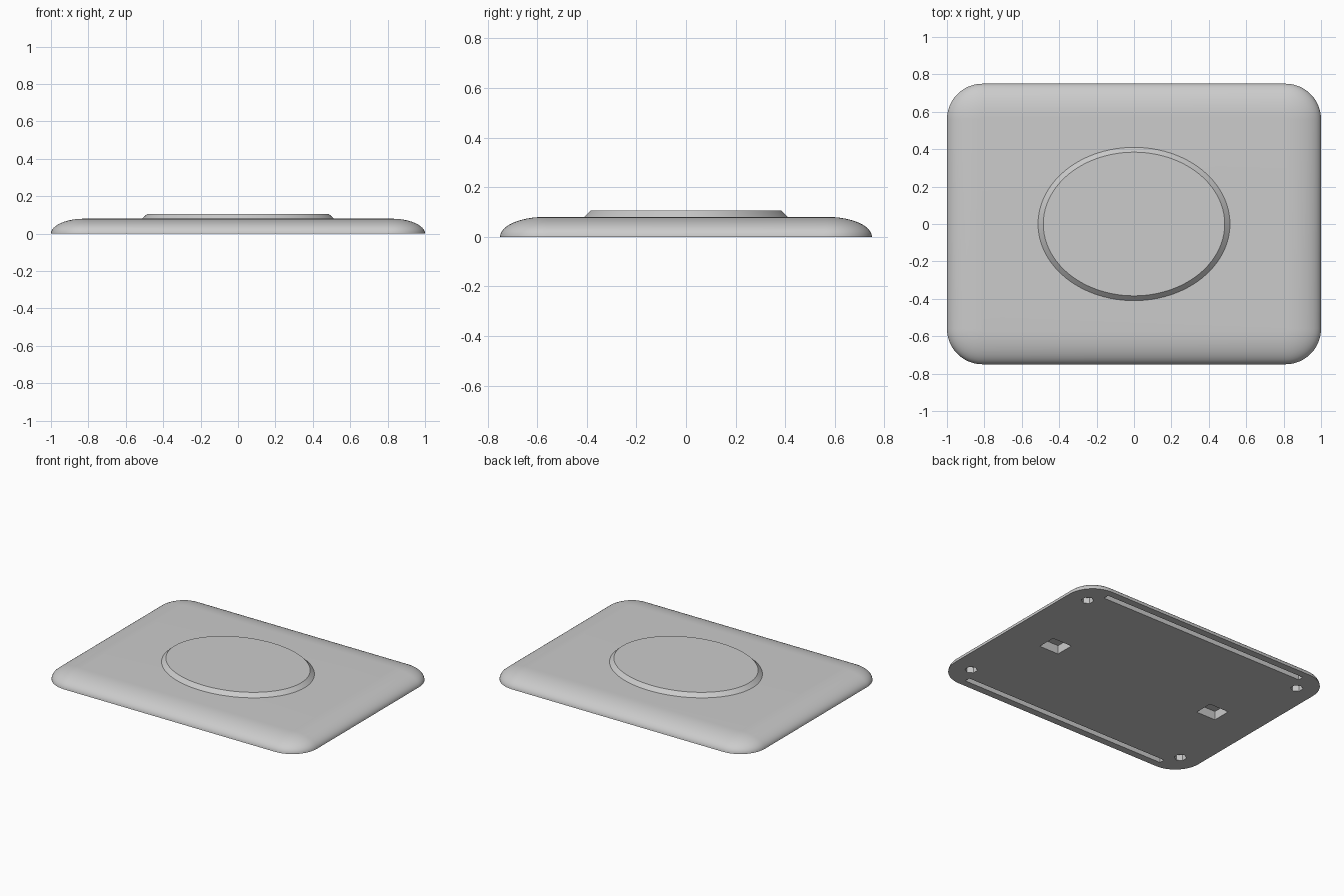
import bpy, bmesh
from math import sin, cos, pi, radians
from mathutils import Matrix

cube = bpy.data.objects.get("Cube")
if cube:
    bpy.data.objects.remove(cube, do_unlink=True)

grey = bpy.data.materials.new("plain_grey")
grey.use_nodes = True
grey.diffuse_color = (0.6, 0.6, 0.6, 1)
grey.node_tree.nodes["Principled BSDF"].inputs["Base Color"].default_value = (0.6, 0.6, 0.6, 1)

HALF_X, HALF_Y, CORNER = 1.0, 0.75, 0.19
TOP, EDGE = 0.08, 0.18


def make_object(name, bm):
    bmesh.ops.recalc_face_normals(bm, faces=bm.faces)
    mesh = bpy.data.meshes.new(name)
    bm.to_mesh(mesh)
    bm.free()
    mesh.materials.append(grey)
    obj = bpy.data.objects.new(name, mesh)
    bpy.context.collection.objects.link(obj)
    return obj


def activate(obj):
    bpy.ops.object.select_all(action='DESELECT')
    obj.select_set(True)
    bpy.context.view_layer.objects.active = obj


def loft(rings):
    """Closed solid through rings of equal point count."""
    bm = bmesh.new()
    loops = [[bm.verts.new(p) for p in ring] for ring in rings]
    for low, high in zip(loops, loops[1:]):
        for i in range(len(low)):
            j = (i + 1) % len(low)
            bm.faces.new((low[i], low[j], high[j], high[i]))
    bm.faces.new(loops[0][::-1])
    bm.faces.new(loops[-1])
    return bm


def rounded_ring(inset, z, steps=12):
    r = CORNER - inset
    centres = ((1, 1), (-1, 1), (-1, -1), (1, -1))
    ring = []
    for q, (sx, sy) in enumerate(centres):
        for i in range(steps + 1):
            a = (q + i / steps) * pi / 2
            ring.append((sx * (HALF_X - CORNER) + r * cos(a),
                         sy * (HALF_Y - CORNER) + r * sin(a), z))
    return ring


def ellipse_ring(rx, ry, z, count=96):
    return [(rx * cos(2 * pi * i / count), ry * sin(2 * pi * i / count), z)
            for i in range(count)]


# Base plate with a quarter-ellipse edge
STEPS = 12
rings = []
for i in range(STEPS + 1):
    a = i / STEPS * pi / 2
    rings.append(rounded_ring(EDGE * (1 - cos(a)), TOP * sin(a)))
base = make_object("base_plate", loft(rings))

# Recesses in the underside: long slots, square pockets and hexagonal holes
bm = bmesh.new()


def cut_box(x, y, width, depth, height):
    bmesh.ops.create_cube(bm, size=1, matrix=Matrix.Translation((x, y, 0))
                          @ Matrix.Diagonal((width, depth, height * 2, 1)))


for side in (-1, 1):
    cut_box(0, side * 0.68, 1.6, 0.04, 0.04)
    cut_box(side * 0.645, 0, 0.15, 0.13, 0.06)
    for end in (-1, 1):
        bmesh.ops.create_cone(
            bm, cap_ends=True, segments=6, radius1=0.04, radius2=0.04, depth=0.08,
            matrix=Matrix.Translation((end * 0.86, side * 0.57, 0)) @ Matrix.Rotation(pi / 6 * 0, 4, 'Z'))
cutter = make_object("recess_cutter", bm)
cutter.hide_render = True

activate(base)
cut = base.modifiers.new("recesses", 'BOOLEAN')
cut.operation = 'DIFFERENCE'
cut.solver = 'EXACT'
cut.object = cutter
bpy.ops.object.modifier_apply(modifier=cut.name)
bpy.data.objects.remove(cutter, do_unlink=True)

# Raised oval with a bevelled rim
oval = make_object("raised_oval", loft([ellipse_ring(0.513, 0.41, TOP - 0.005),
                                        ellipse_ring(0.513, 0.41, TOP),
                                        ellipse_ring(0.485, 0.384, 0.106)]))

for obj in (base, oval):
    activate(obj)
    bpy.ops.object.shade_smooth_by_angle(angle=radians(30))
